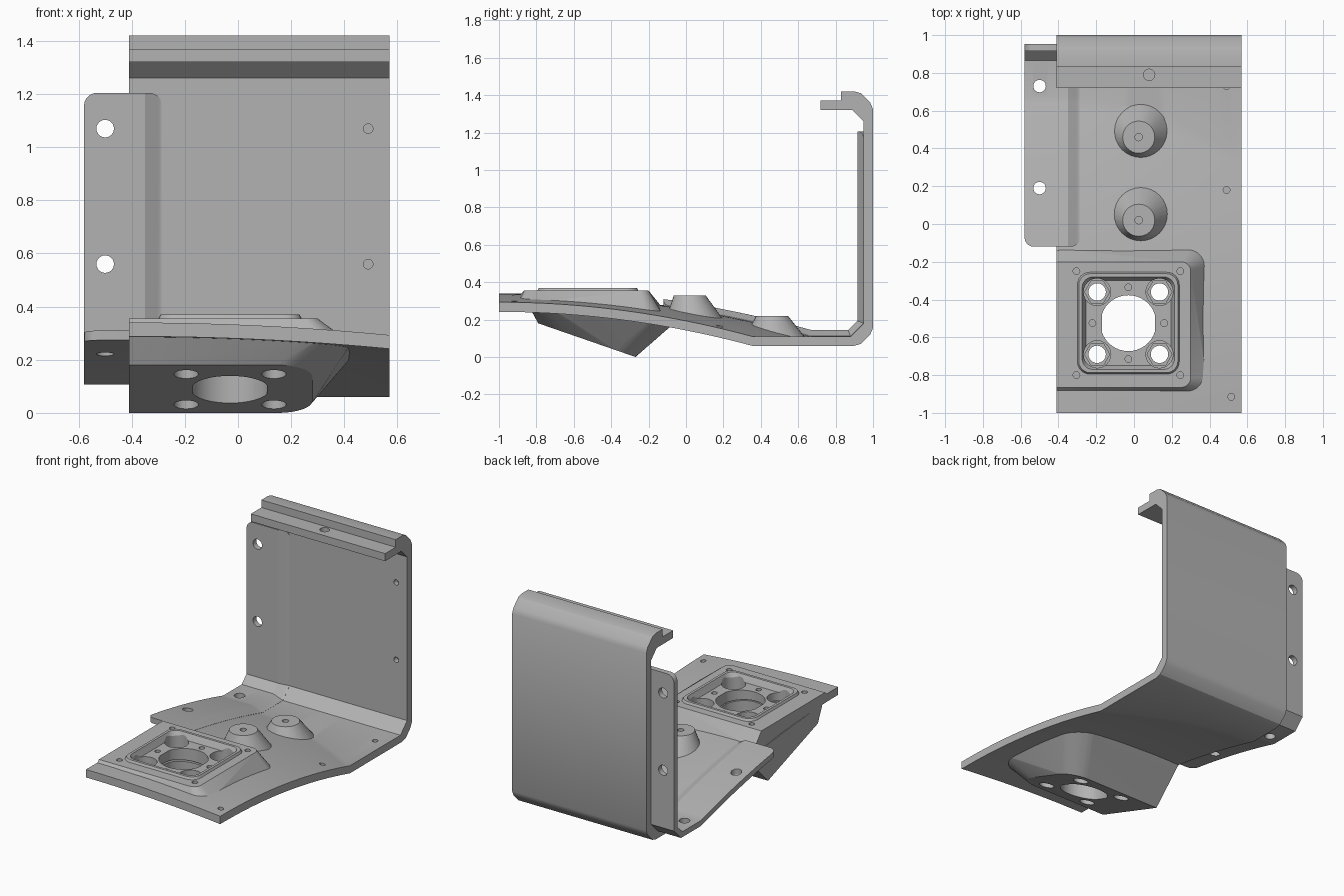
import bpy, bmesh
from math import sin, cos, pi, sqrt

if "Cube" in bpy.data.objects:
    bpy.data.objects.remove(bpy.data.objects["Cube"], do_unlink=True)

grey = bpy.data.materials.new("plain_grey")
grey.use_nodes = True
grey.diffuse_color = (0.45, 0.45, 0.45, 1)
grey.node_tree.nodes["Principled BSDF"].inputs["Base Color"].default_value = (0.45, 0.45, 0.45, 1)

LEFT, RIGHT, FLOOR, WALL = 0.57, -0.41, 0.11, 0.95


def make(name, bm):
    bmesh.ops.recalc_face_normals(bm, faces=bm.faces[:])
    mesh = bpy.data.meshes.new(name)
    bm.to_mesh(mesh)
    bm.free()
    ob = bpy.data.objects.new(name, mesh)
    bpy.context.collection.objects.link(ob)
    mesh.materials.append(grey)
    return ob


def loft(name, stations):
    """Join equal-length closed (y, z) sections placed along x."""
    bm = bmesh.new()
    rings = [[bm.verts.new((x, y, z)) for y, z in loop] for x, loop in stations]
    n = len(rings[0])
    for a, b in zip(rings, rings[1:]):
        for i in range(n):
            j = (i + 1) % n
            bm.faces.new((a[i], a[j], b[j], b[i]))
    bm.faces.new(rings[0])
    bm.faces.new(rings[-1])
    return make(name, bm)


def hull(name, points):
    bm = bmesh.new()
    for p in points:
        bm.verts.new(p)
    res = bmesh.ops.convex_hull(bm, input=bm.verts[:])
    loose = [v for v in res["geom_interior"] if isinstance(v, bmesh.types.BMVert)]
    bmesh.ops.delete(bm, geom=loose, context='VERTS')
    bmesh.ops.dissolve_limit(bm, angle_limit=0.01, verts=bm.verts[:], edges=bm.edges[:])
    return make(name, bm)


def circle(x, y, r, z, n=24):
    return [(x + r * cos(2 * pi * i / n), y + r * sin(2 * pi * i / n), z) for i in range(n)]


def drill(x, y, r, z0, z1, n=24):
    return hull("cutter", circle(x, y, r, z0, n) + circle(x, y, r, z1, n))


def drill_wall(x, z, r, y0, y1):
    return hull("cutter", [(px, y, pz) for y in (y0, y1) for px, pz, _ in circle(x, z, r, 0)])


def combine(target, others, operation):
    for other in others:
        mod = target.modifiers.new("combine", 'BOOLEAN')
        mod.operation, mod.solver, mod.object = operation, 'EXACT', other
        bpy.context.view_layer.objects.active = target
        bpy.ops.object.modifier_apply(modifier=mod.name)
        bpy.data.objects.remove(other, do_unlink=True)


def bend(x):
    """Height and curvature of the arched floor at x."""
    u = max(0, (x + 0.4) / 0.97) ** 2
    return 0.34 - 0.047 * u, 0.082 + 0.018 * u


def dome(x, y):
    h, c = bend(x)
    return h - c * (y + 1) ** 2


def arch(x, start, n=24):
    h, c = bend(x)
    end = sqrt((h - FLOOR) / c) - 1
    ys = [start + (end - start) * i / n for i in range(n + 1)]
    return [(y, dome(x, y)) for y in ys]


# Main plate: arched floor, back wall and stepped top lip in one section
def plate_section(x):
    top = arch(x, -1)
    rest = [(0.88, FLOOR), (WALL, 0.18), (WALL, 1.26), (0.89, 1.32), (0.72, 1.32), (0.72, 1.37),
            (0.83, 1.37), (0.83, 1.42), (0.90, 1.42), (0.935, 1.41), (0.985, 1.36), (1.0, 1.325),
            (1.0, 0.155), (0.985, 0.12), (0.935, 0.07), (0.90, 0.06)]
    return top + rest + [(y, z - 0.05 - 0.01 * (z - FLOOR)) for y, z in reversed(top)]


N = 20
plate = loft("bracket_plate", [(x, plate_section(x)) for x in
                               [RIGHT + (LEFT - RIGHT) * i / N for i in range(N + 1)]])


# Motor housing: tapered block below the floor, raised pad above it
def half_round(x1, y0, y1, r, height):
    pts = [(RIGHT, y0), (RIGHT, y1)]
    for cy, a0 in ((y0 + r, -pi / 2), (y1 - r, 0)):
        pts += [(x1 - r + r * cos(a0 + pi / 2 * i / 8), cy + r * sin(a0 + pi / 2 * i / 8)) for i in range(9)]
    return [(x, y, height(x, y)) for x, y in pts]


def slope(x, y):
    return 0.18 * (-0.27 - y) / 0.52


def rounded_square(half, r, z):
    pts = []
    for k, (sx, sy) in enumerate(((1, 1), (-1, 1), (-1, -1), (1, -1))):
        for i in range(7):
            a = k * pi / 2 + pi / 12 * i
            pts.append((MX + sx * (half - r) + r * cos(a), MY + sy * (half - r) + r * sin(a), z))
    return pts


MX, MY = -0.03, -0.525
housing = hull("housing", half_round(0.28, -0.79, -0.27, 0.13, slope)
               + half_round(0.42, -0.84, -0.05, 0.16, lambda x, y: dome(x, y) - 0.045))
pad = hull("pad", half_round(0.38, -0.89, -0.13, 0.09, lambda x, y: dome(x, y) - 0.01)
           + half_round(0.30, -0.865, -0.20, 0.05, lambda x, y: 0.355))
rim = hull("rim", rounded_square(0.275, 0.07, 0.345) + rounded_square(0.262, 0.06, 0.37))

# Two conical bosses behind the housing
bosses = []
for y, top in ((0.02, 0.33), (0.46, 0.22)):
    base = [(px, py, max(dome(px, py), FLOOR) - 0.012) for px, py, _ in circle(0.037, y + 0.035, 0.148, 0, 32)]
    bosses.append(hull("boss", base + circle(0.025, y, 0.085, top, 32)))
combine(plate, [housing, pad, rim] + bosses, 'UNION')

# Pocket, central opening and fastener holes
bore = [(max(-0.14, min(0.14, x)) + MX, y + MY, z) for z in (-0.1, 0.5)
        for x, y, _ in circle(0, 0, 0.148, 0, 40)]
cuts = [hull("cutter", rounded_square(0.225, 0.05, 0.33) + rounded_square(0.25, 0.06, 0.38)),
        hull("cutter", bore)]
for sx in (-1, 1):
    for sy in (-1, 1):
        x, y = MX + sx * 0.165, MY + sy * 0.165
        cuts.append(drill(x, y, 0.072, 0.26, 0.5))
        cuts.append(drill(x, y, 0.066, slope(x, y) + 0.06, 0.3, 6))
        cuts.append(drill(x, y, 0.046, -0.1, 0.3))
        cuts.append(drill(MX + sx * 0.275, MY + sy * 0.275, 0.018, 0.3, 0.5, 12))
    cuts.append(drill(MX + sx * 0.19, MY, 0.018, 0.28, 0.5, 12))
    cuts.append(drill(MX, MY + sx * 0.19, 0.018, 0.28, 0.5, 12))
for y, z in ((0.02, 0.33), (0.46, 0.22)):
    cuts.append(drill(0.025, y, 0.02, z - 0.05, 0.5, 12))
for x, y in ((0.49, 0.73), (0.49, 0.18), (0.515, -0.915)):
    cuts.append(drill(x, y, 0.018, max(dome(x, y), FLOOR) - 0.035, 0.5, 12))
for z in (0.56, 1.07):
    cuts.append(drill_wall(0.49, z, 0.018, 0.9, 0.985))
cuts.append(drill(0.08, 0.79, 0.03, 1.2, 1.5))
combine(plate, cuts, 'DIFFERENCE')


# Side flange: thin bent strip lapped on the inside, fading into the plate
def flange_section(x):
    edge = -0.58
    t = 0.033 * max(0.03, min(1, (-0.29 - x) / 0.06))
    r = 0.05
    d = max(0, r - (x - edge))
    inset = r - sqrt(max(0, r * r - d * d))
    d2 = max(0, r - (-0.285 - x))
    inset += r - sqrt(max(0, r * r - d2 * d2))
    low = arch(x, -0.12 + inset)
    up = [(y, z + t) for y, z in low]
    zt = 1.205 - inset
    low = [(y, z - 0.003) for y, z in low]
    return (up + [(0.88 - 0.4 * t, FLOOR + t), (WALL - t, 0.18 + 0.4 * t), (WALL - t, zt)]
            + [(WALL + 0.003, zt), (WALL + 0.003, 0.18), (0.88, FLOOR - 0.003)] + low[::-1])


xs = [-0.58, -0.577, -0.57, -0.56, -0.545, -0.53, -0.45, -0.36, -0.35, -0.335, -0.32, -0.305, -0.295, -0.288]
flange = loft("side_flange", [(x, flange_section(x)) for x in xs])
combine(flange, [drill(-0.5, y, 0.033, 0, 0.6) for y in (0.19, 0.73)]
        + [drill_wall(-0.5, z, 0.033, 0.85, 1.05) for z in (0.56, 1.07)], 'DIFFERENCE')

for ob in (plate, flange):
    bpy.ops.object.select_all(action='DESELECT')
    ob.select_set(True)
    bpy.context.view_layer.objects.active = ob
    bpy.ops.object.shade_smooth_by_angle(angle=0.45)
